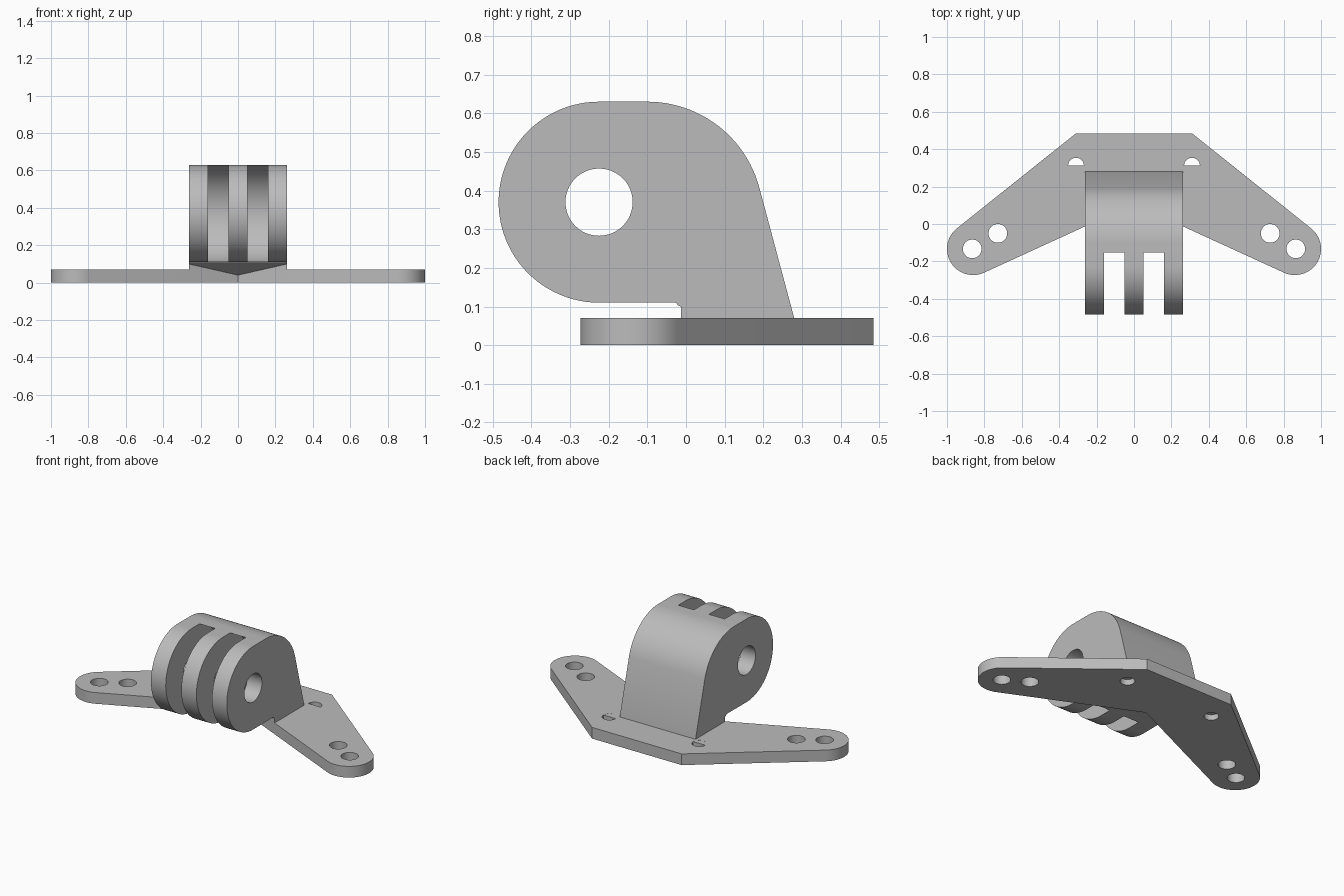
import bpy, bmesh, math
from mathutils import Vector

if "Cube" in bpy.data.objects:
    bpy.data.objects.remove(bpy.data.objects["Cube"])

grey = bpy.data.materials.new("light grey")
grey.diffuse_color = (0.5, 0.5, 0.5, 1)
grey.use_nodes = True
grey.node_tree.nodes["Principled BSDF"].inputs["Base Color"].default_value = grey.diffuse_color


def arc(cx, cy, r, a0, a1, n):
    """Points on an arc, angles in degrees."""
    return [(cx + r * math.cos(math.radians(a0 + (a1 - a0) * i / n)),
             cy + r * math.sin(math.radians(a0 + (a1 - a0) * i / n))) for i in range(n + 1)]


def prism(name, pts, lo, hi, axis):
    """Extrude a closed outline along z (points are x, y) or x (points are y, z)."""
    put = (lambda p, d: (p[0], p[1], d)) if axis == "z" else (lambda p, d: (d, p[0], p[1]))
    bm = bmesh.new()
    face = bm.faces.new([bm.verts.new(put(p, lo)) for p in pts])
    ext = bmesh.ops.extrude_face_region(bm, geom=[face])
    shift = Vector((0, 0, hi - lo)) if axis == "z" else Vector((hi - lo, 0, 0))
    bmesh.ops.translate(bm, vec=shift,
                        verts=[v for v in ext["geom"] if isinstance(v, bmesh.types.BMVert)])
    bmesh.ops.recalc_face_normals(bm, faces=bm.faces)
    mesh = bpy.data.meshes.new(name)
    bm.to_mesh(mesh)
    bm.free()
    mesh.materials.append(grey)
    ob = bpy.data.objects.new(name, mesh)
    bpy.context.collection.objects.link(ob)
    return ob


def cut(ob, pts, lo, hi, axis):
    cutter = prism("cutter", pts, lo, hi, axis)
    cutter.hide_render = True
    cutter.hide_set(True)
    mod = ob.modifiers.new("cut", "BOOLEAN")
    mod.operation, mod.solver, mod.object = "DIFFERENCE", "EXACT", cutter
    bpy.context.view_layer.objects.active = ob
    bpy.ops.object.modifier_apply(modifier=mod.name)
    bpy.data.objects.remove(cutter)


def smooth(ob):
    bpy.ops.object.select_all(action="DESELECT")
    ob.select_set(True)
    bpy.context.view_layer.objects.active = ob
    bpy.ops.object.shade_smooth_by_angle(angle=math.radians(20))


def circle(cx, cy, r, n=40):
    return arc(cx, cy, r, 0, 360, n)[:-1]


# Base plate: swept wings with rounded ends
T = 0.07
half = [(0.31, 0.485)] + arc(0.86, -0.133, 0.14, 52, -115, 28)
outline = half + [(0, 0.107)] + [(-x, y) for x, y in reversed(half)]
plate = prism("base_plate", outline, 0, T, "z")

# Screw holes, mirrored on both wings
for s in (-1, 1):
    for x, y, r in ((0.865, -0.133, 0.05), (0.728, -0.05, 0.05), (0.31, 0.312, 0.042)):
        cut(plate, circle(s * x, y, r), -0.1, 0.2, "z")
    # Partial infill of the rear holes
    a, b = sorted((s * 0.26, s * 0.36))
    prism("hole_infill", [(a, 0.262), (b, 0.262), (b, 0.312), (a, 0.312)], 0.035, T - 0.0003, "z")
smooth(plate)

# Hinge block: side profile extruded across the width
W, PY, PZ = 0.262, -0.225, 0.37
profile = (arc(PY, PZ, 0.26, 270, 90, 48)
           + arc(-0.1, 0.33, 0.30, 90, 15, 24)
           + [(0.28, T), (0.28, 0.01), (0.13, 0.01), (0.107, 0.04)]
           + arc(-0.032, 0.1, 0.011, 20, 90, 5))
block = prism("hinge_block", profile, -W, W, "x")

# Two rounded slots and the pin hole
for s in (-1, 1):
    a, b = sorted((s * 0.052, s * 0.16))
    cut(block, circle(PY, PZ, 0.27, 96), a, b, "x")
cut(block, circle(PY, PZ, 0.087, 48), -0.5, 0.5, "x")
smooth(block)

# Neck joining the plate's front notch to the block
N = W - 0.0005
prism("neck", [(-N, -0.013), (0, 0.107), (N, -0.013), (N, 0.22), (-N, 0.22)], 0.005, 0.1, "z")
# Front notch: relieve the underside so the neck follows the sloped face
